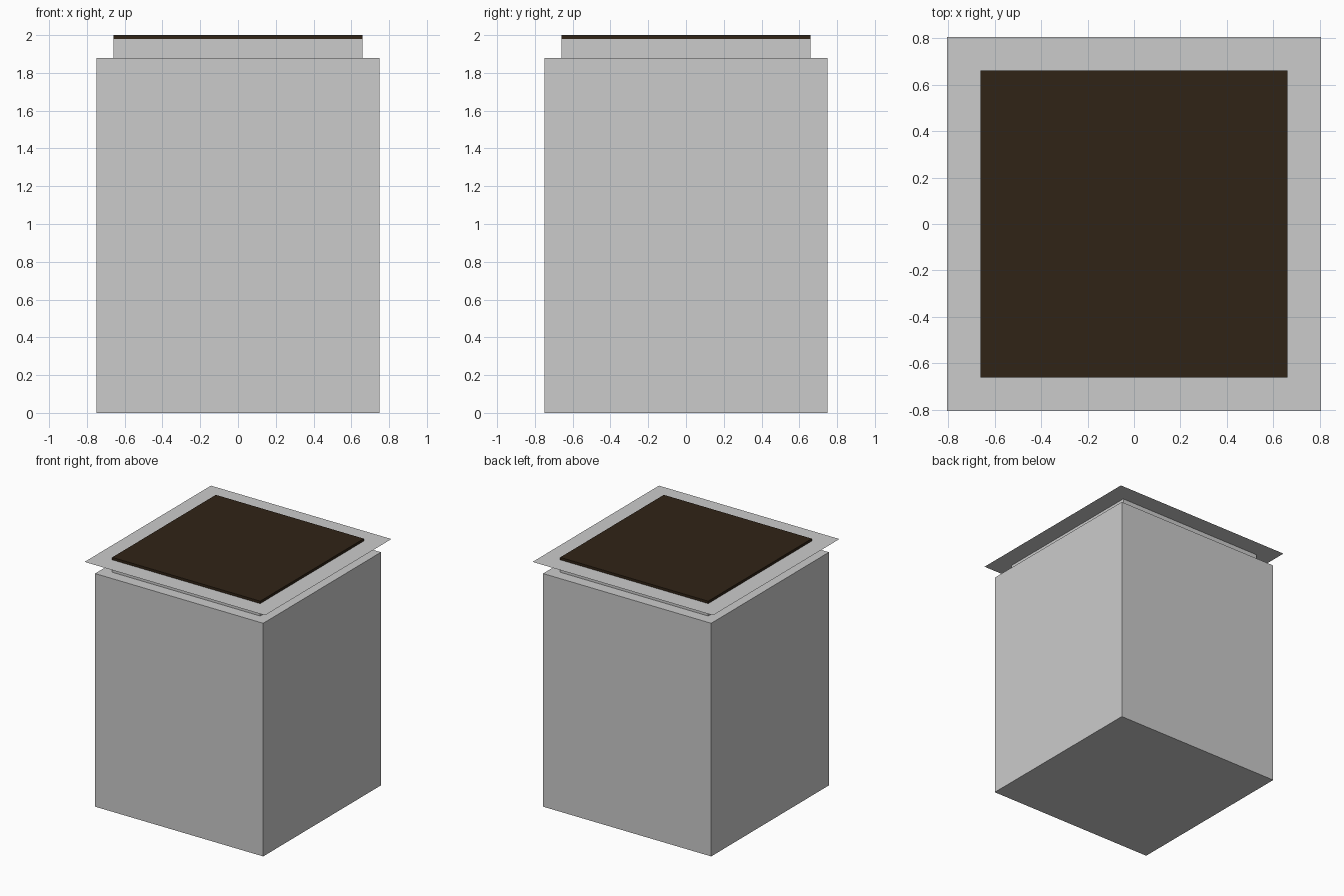
import bpy

if "Cube" in bpy.data.objects:
    bpy.data.objects.remove(bpy.data.objects["Cube"])

SOIL = bpy.data.materials.new("dark_brown")
SOIL.diffuse_color = (0.03, 0.017, 0.008, 1)
SOIL.use_nodes = True
SOIL.node_tree.nodes["Principled BSDF"].inputs["Base Color"].default_value = SOIL.diffuse_color


def block(name, width, z0, z1, material=None):
    """Square block centred on the z axis between two heights."""
    bpy.ops.mesh.primitive_cube_add(size=1, location=(0, 0, (z0 + z1) / 2))
    ob = bpy.context.object
    ob.name = name
    ob.scale = (width, width, z1 - z0)
    bpy.ops.object.transform_apply(location=False, rotation=False, scale=True)
    if material:
        ob.data.materials.append(material)
    return ob


# Main body and the recessed neck above it
block("body", 1.5, 0, 1.88)
block("neck", 1.32, 1.88, 1.98)

# Paper-thin overhanging rim sheet
bpy.ops.mesh.primitive_plane_add(size=1.61, location=(0, 0, 1.98))
bpy.context.object.name = "rim_sheet"

# Dark top slab
block("top_slab", 1.32, 1.98, 2.0, SOIL)
